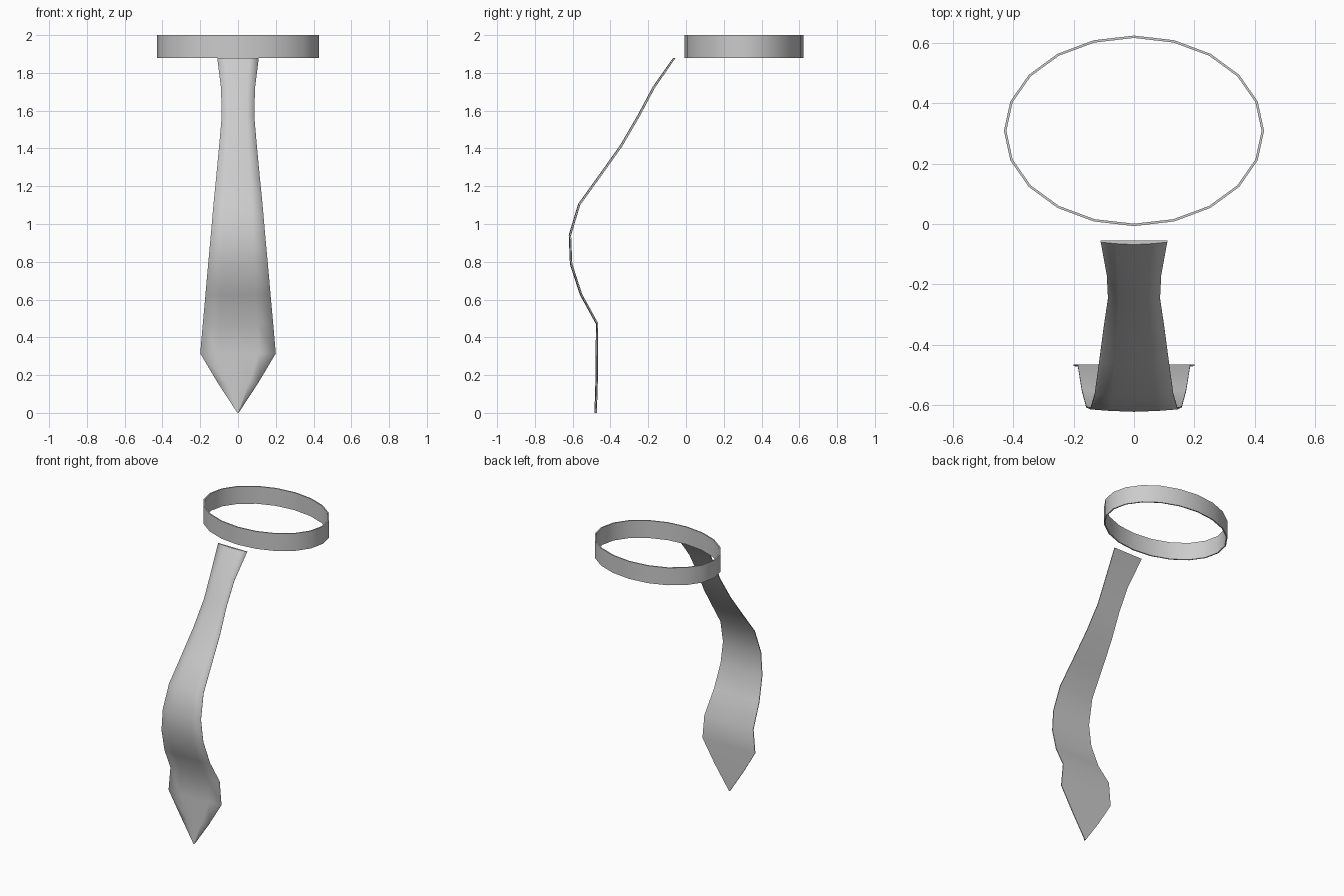
import bpy, bmesh, math
from mathutils import Vector

cube = bpy.data.objects.get("Cube")
if cube:
    bpy.data.objects.remove(cube)

GREY = (0.6, 0.6, 0.6, 1)
fabric = bpy.data.materials.new("grey fabric")
fabric.use_nodes = True
fabric.diffuse_color = GREY
fabric.node_tree.nodes["Principled BSDF"].inputs["Base Color"].default_value = GREY


def finish(name, bm):
    bmesh.ops.recalc_face_normals(bm, faces=bm.faces)
    for face in bm.faces:
        face.smooth = True
    mesh = bpy.data.meshes.new(name)
    bm.to_mesh(mesh)
    bm.free()
    mesh.materials.append(fabric)
    obj = bpy.data.objects.new(name, mesh)
    bpy.context.collection.objects.link(obj)
    return obj


def loft(bm, rings, closed=False):
    """Bridge consecutive closed cross-sections with quads."""
    count = len(rings)
    for i in range(count if closed else count - 1):
        a, b = rings[i], rings[(i + 1) % count]
        for j in range(len(a)):
            k = (j + 1) % len(a)
            bm.faces.new((a[j], a[k], b[k], b[j]))


# Collar band: thin oval hoop, rims kept sharp
bm = bmesh.new()
SIDES, WALL = 20, 0.008
rings = []
for i in range(SIDES):
    t = 2 * math.pi * i / SIDES
    section = [(0, 1.88), (0, 2), (WALL, 2), (WALL, 1.88)]
    rings.append([bm.verts.new(((0.43 - d) * math.cos(t),
                                0.308 + (0.315 - d) * math.sin(t), z))
                  for d, z in section])
loft(bm, rings, closed=True)
for ring in rings:
    for v in ring:
        for e in v.link_edges:
            if abs(e.verts[0].co.z - e.verts[1].co.z) < 0.01:
                e.smooth = False
finish("collar_band", bm)

# Tie blade: (y, z, half width) down the hanging curve of the back face
path = [(-0.055, 1.88, 0.11), (-0.165, 1.72, 0.09), (-0.245, 1.57, 0.086),
        (-0.338, 1.41, 0.1), (-0.452, 1.25, 0.115), (-0.56, 1.1, 0.13),
        (-0.608, 0.94, 0.144), (-0.602, 0.79, 0.158), (-0.55, 0.63, 0.172),
        (-0.465, 0.475, 0.186), (-0.465, 0.315, 0.2), (-0.467, 0.16, 0.108),
        (-0.472, 0, 0.003)]
# Front of the cross-section bulges gently (fraction of width, depth)
front = [(-1, 0.005), (-0.55, 0.01), (0, 0.013), (0.55, 0.01), (1, 0.005)]
bm = bmesh.new()
rings = []
for i, (y, z, w) in enumerate(path):
    above, below = path[max(i - 1, 0)], path[min(i + 1, len(path) - 1)]
    down = Vector((0, below[0] - above[0], below[1] - above[1])).normalized()
    out = Vector((0, down.z, -down.y))
    if i in (0, len(path) - 1):
        out = Vector((0, -1, 0))
    base = Vector((0, y, z))
    ring = [bm.verts.new(base + Vector((w * f, 0, 0)) + out * d) for f, d in front]
    ring += [bm.verts.new(base + Vector((w * f, 0, 0))) for f in (1, 0, -1)]
    rings.append(ring)
loft(bm, rings)
bm.faces.new(rings[0])
bm.faces.new(rings[-1])
# Sharp edges around the flat back and the two ends
for a, b in zip(rings, rings[1:]):
    for j in (5, 7):
        bm.edges.get((a[j], b[j])).smooth = False
for ring in (rings[0], rings[-1]):
    for j in range(len(ring)):
        bm.edges.get((ring[j], ring[(j + 1) % len(ring)])).smooth = False
finish("tie_blade", bm)
